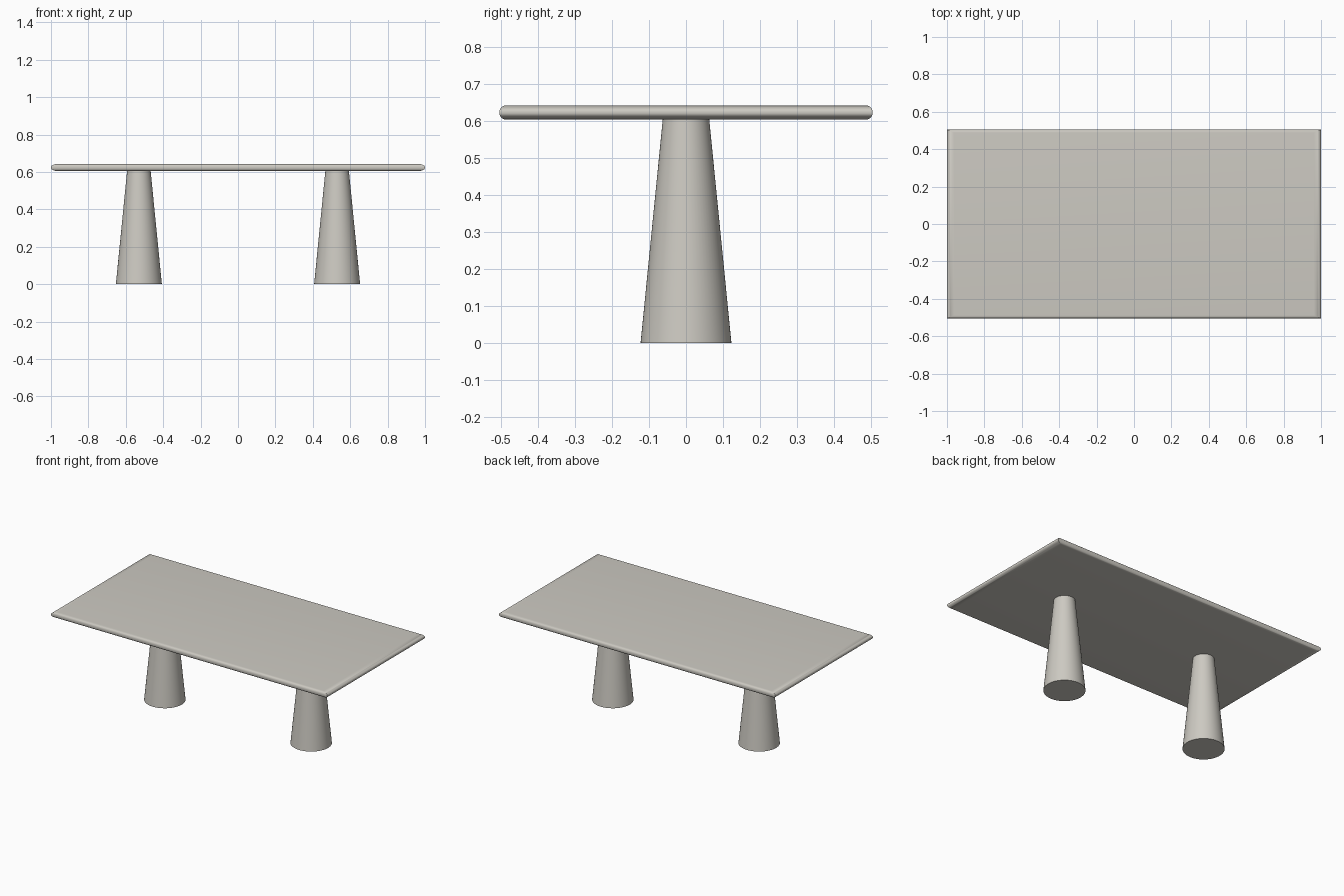
import bpy, bmesh, math

if "Cube" in bpy.data.objects:
    bpy.data.objects.remove(bpy.data.objects["Cube"])

stone = bpy.data.materials.new("warm grey")
stone.diffuse_color = (0.61, 0.59, 0.54, 1)
stone.use_nodes = True
stone.node_tree.nodes["Principled BSDF"].inputs["Base Color"].default_value = stone.diffuse_color


def finish(name, bm, angle):
    bmesh.ops.recalc_face_normals(bm, faces=bm.faces)
    mesh = bpy.data.meshes.new(name)
    bm.to_mesh(mesh)
    bm.free()
    mesh.materials.append(stone)
    obj = bpy.data.objects.new(name, mesh)
    bpy.context.collection.objects.link(obj)
    bpy.ops.object.select_all(action='DESELECT')
    obj.select_set(True)
    bpy.context.view_layer.objects.active = obj
    bpy.ops.object.shade_smooth_by_angle(angle=math.radians(angle))
    return obj


# Tabletop: stacked rectangles give rounded edges that meet in mitred corners
HX, HY, Z0, Z1 = 1.0, 0.505, 0.605, 0.643
RX, RY, RZ, STEPS = 0.038, 0.017, 0.017, 8
arc = [i * math.pi / 2 / STEPS for i in range(STEPS + 1)]
profile = [(1 - math.sin(a), Z0 + RZ * (1 - math.cos(a))) for a in arc]
profile += [(1 - math.sin(a), Z1 - RZ * (1 - math.cos(a))) for a in reversed(arc)]

bm = bmesh.new()
rings = []
for inset, z in profile:
    x, y = HX - RX * inset, HY - RY * inset
    rings.append([bm.verts.new((sx * x, sy * y, z))
                  for sx, sy in ((-1, -1), (1, -1), (1, 1), (-1, 1))])
for low, high in zip(rings, rings[1:]):
    for i in range(4):
        j = (i + 1) % 4
        bm.faces.new((low[i], low[j], high[j], high[i]))
bm.faces.new(rings[0])
bm.faces.new(rings[-1])
finish("tabletop", bm, 35)

# Two tapered round legs
for side, sx in (("left", -1), ("right", 1)):
    bm = bmesh.new()
    bmesh.ops.create_cone(bm, cap_ends=True, segments=64, radius1=0.123,
                          radius2=0.063, depth=Z0)
    bmesh.ops.translate(bm, verts=bm.verts, vec=(sx * 0.53, 0, Z0 / 2))
    finish(side + "_leg", bm, 35)
